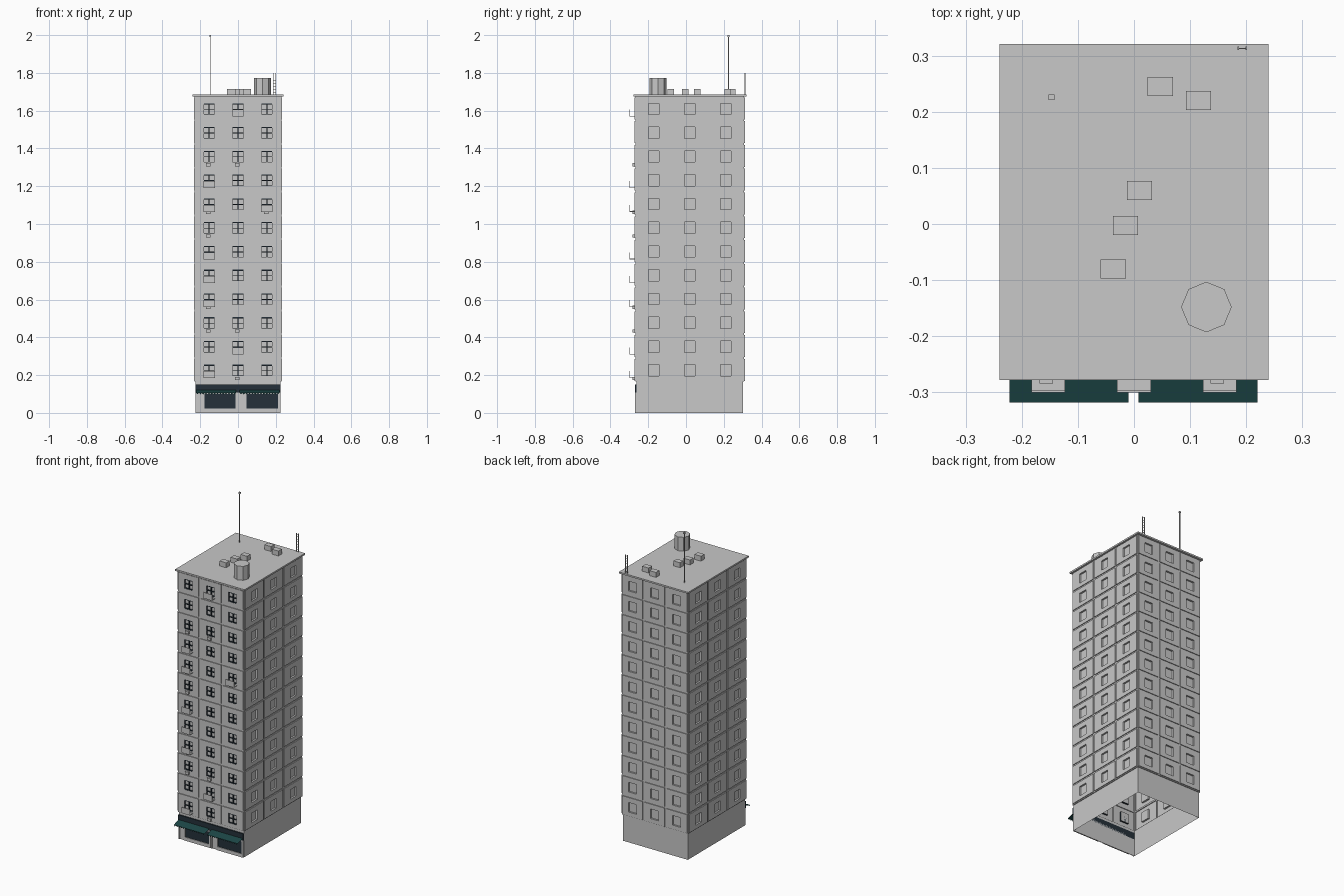
import bpy, bmesh, math
from mathutils import Vector, Matrix

cube = bpy.data.objects.get("Cube")
if cube:
    bpy.data.objects.remove(cube, do_unlink=True)


def material(name, rgb):
    m = bpy.data.materials.new(name)
    m.use_nodes = True
    m.diffuse_color = (*rgb, 1)
    m.node_tree.nodes["Principled BSDF"].inputs["Base Color"].default_value = (*rgb, 1)
    return m


concrete = material("concrete_grey", (0.58, 0.58, 0.58))
dark = material("dark_slate", (0.018, 0.03, 0.042))
teal = material("awning_teal", (0.012, 0.063, 0.063))

# Main dimensions
HX, HY, CY = 0.229, 0.287, 0.02
BASE_TOP, BODY_TOP, FLOORS, BAYS = 0.165, 1.675, 12, 3
FLOOR = (BODY_TOP - BASE_TOP) / FLOORS
BAY = 2 * HX / BAYS
FRONT = CY - HY
SILL, HEAD, WIN = 0.03, 0.09, 0.028


def finish(name, bm, *mats):
    mesh = bpy.data.meshes.new(name)
    bm.to_mesh(mesh)
    bm.free()
    for m in mats:
        mesh.materials.append(m)
    obj = bpy.data.objects.new(name, mesh)
    bpy.context.collection.objects.link(obj)
    return obj


def box(bm, lo, hi):
    lo, hi = Vector(lo), Vector(hi)
    size = Matrix.Diagonal((*(hi - lo), 1))
    bmesh.ops.create_cube(bm, size=1, matrix=Matrix.Translation((lo + hi) / 2) @ size)


def boxes(name, mat, pairs):
    bm = bmesh.new()
    for lo, hi in pairs:
        box(bm, lo, hi)
    return finish(name, bm, mat)


def rings(bm, loops, cap=True):
    """Bridge successive loops of points; returns the faces of the last bridge."""
    loops = [[bm.verts.new(p) for p in loop] for loop in loops]
    last = []
    for a, b in zip(loops, loops[1:]):
        n = len(a)
        last = [bm.faces.new((a[i], a[(i + 1) % n], b[(i + 1) % n], b[i])) for i in range(n)]
    if cap:
        bm.faces.new(loops[-1])
    return last


# Walls: raised panels, each with a sunken window
def wall(name, turn, half_width, distance, dark_jambs=False):
    along = Vector((math.cos(turn), math.sin(turn), 0))
    out = Vector((math.sin(turn), -math.cos(turn), 0))
    bm = bmesh.new()
    bay = 2 * half_width / BAYS

    def rect(u, half, z0, z1, depth):
        origin = Vector((0, CY, 0)) + out * (distance + depth)
        return [origin + along * (u + s * half) + Vector((0, 0, z))
                for s, z in ((-1, z0), (1, z0), (1, z1), (-1, z1))]

    for c in range(BAYS):
        u = (c - 1) * bay
        for f in range(FLOORS):
            z = BASE_TOP + f * FLOOR
            top, gap, half = z + FLOOR, 0.005, bay / 2
            jambs = rings(bm, [
                rect(u, half, z, top, 0),
                rect(u, half - gap, z + gap, top - gap, 0),
                rect(u, half - gap, z + gap, top - gap, 0.005),
                rect(u, WIN, z + SILL, z + HEAD, 0.005),
                rect(u, WIN, z + SILL, z + HEAD, -0.006)])
            if dark_jambs:
                for face in jambs:
                    face.material_index = 1
    bmesh.ops.remove_doubles(bm, verts=bm.verts, dist=1e-5)
    finish(name, bm, concrete, dark)


wall("front_wall", 0, HX, HY, True)
wall("left_wall", math.pi / 2, HY, HX)
wall("back_wall", math.pi, HX, HY)
wall("right_wall", -math.pi / 2, HY, HX)

# Hollow base with a ledge under the panels
bm = bmesh.new()
plan = lambda hx, hy, z: [(sx * hx, CY + sy * hy, z) for sx, sy in ((-1, -1), (1, -1), (1, 1), (-1, 1))]
rings(bm, [plan(0.224, 0.282, 0), plan(0.224, 0.282, BASE_TOP), plan(HX, HY, BASE_TOP)], cap=False)
finish("base", bm, concrete)

# Front window bars
bars = []
for c in range(BAYS):
    x = (c - 1) * BAY
    for f in range(FLOORS):
        z = BASE_TOP + f * FLOOR
        y0, y1 = FRONT - 0.002, FRONT + 0.006
        mid = z + 0.058
        bars += [((x - 0.003, y0, z + SILL), (x + 0.003, y1, z + HEAD)),
                 ((x - WIN, y0, mid - 0.002), (x + WIN, y1, mid + 0.002)),
                 ((x - WIN, y0, z + HEAD - 0.006), (x + WIN, y1, z + HEAD)),
                 ((x - WIN, y0, z + SILL), (x + WIN, y1, z + SILL + 0.002))]
boxes("front_window_bars", dark, bars)

# Balconies and air conditioners, as (bay, floor) counted from the ground
face_y = FRONT - 0.005
balconies, coolers = [], []
for c, f in ((1, 11), (0, 8), (0, 7), (2, 7), (0, 5), (0, 4), (0, 3), (1, 1), (0, 0)):
    x, z = (c - 1) * BAY, BASE_TOP + f * FLOOR + 0.019
    balconies += [((x - 0.03, face_y - 0.028, z), (x + 0.03, face_y, z + 0.003)),
                  ((x - 0.03, face_y - 0.028, z), (x + 0.03, face_y - 0.025, z + 0.037))]
for c, f in ((0, 9), (1, 9), (0, 7), (2, 7), (0, 6), (0, 3), (0, 2), (1, 2), (1, 0)):
    x, z = (c - 1) * BAY - 0.004, BASE_TOP + f * FLOOR + 0.008
    coolers.append(((x - 0.012, face_y - 0.012, z), (x + 0.012, face_y, z + 0.017)))
boxes("balconies", concrete, balconies)
boxes("air_conditioners", concrete, coolers)

# Shop front: sign band, glass, frames and doors
shop_y = CY - 0.282
boxes("sign_band", dark, [((-0.225, shop_y - 0.008, 0.108), (0.225, shop_y, 0.15))])
glass, frames = [], []
for x in (-0.222, 0.002):
    g0, g1 = x + 0.044, x + 0.21
    glass.append(((g0, shop_y - 0.003, 0.022), (g1, shop_y - 0.0005, 0.1)))
    frames += [((x, shop_y - 0.007, 0), (x + 0.006, shop_y, 0.108)),
               ((x + 0.006, shop_y - 0.003, 0), (g0 - 0.006, shop_y, 0.095)),
               ((g0 - 0.006, shop_y - 0.007, 0), (g0, shop_y, 0.108)),
               ((g1, shop_y - 0.007, 0), (g1 + 0.01, shop_y, 0.108)),
               ((g0, shop_y - 0.007, 0), (g1, shop_y, 0.022)),
               ((g0, shop_y - 0.007, 0.1), (g1, shop_y, 0.108))]
boxes("shop_glass", dark, glass)
boxes("shop_frames_and_doors", concrete, frames)

# Awnings: sloping sheets with a toothed edge
bm = bmesh.new()
TEETH = 14
for x0, x1 in ((-0.222, -0.01), (0.008, 0.22)):
    step = (x1 - x0) / TEETH
    for i in range(TEETH):
        a, b = x0 + i * step, x0 + (i + 1) * step
        p, q, r, s = [bm.verts.new(v) for v in (
            (a, -0.318, 0.106), (b, -0.318, 0.106), (b, shop_y - 0.008, 0.12), (a, shop_y - 0.008, 0.12))]
        tip = bm.verts.new(((a + b) / 2, -0.318, 0.098))
        bm.faces.new((p, q, r, s))
        bm.faces.new((p, tip, q))
bmesh.ops.remove_doubles(bm, verts=bm.verts, dist=1e-5)
finish("awnings", bm, teal)

# Roof slab and rooftop vents
ROOF = 1.685
boxes("roof_slab", concrete, [((-0.24, -0.278, BODY_TOP), (0.24, 0.321, ROOF))])
boxes("roof_vents", concrete, [
    ((x - 0.0225, y - 0.017, ROOF), (x + 0.0225, y + 0.017, ROOF + 0.031))
    for x, y in ((0.047, 0.245), (0.115, 0.22), (0.01, 0.06), (-0.015, -0.003), (-0.037, -0.08))])

# Eight-sided water tank
bm = bmesh.new()
bmesh.ops.create_cone(bm, cap_ends=True, segments=8, radius1=0.045, radius2=0.045, depth=0.087,
                      matrix=Matrix.Translation((0.129, -0.148, ROOF + 0.0435)))
finish("water_tank", bm, concrete)

# Antenna mast with a small cap
ax, ay = -0.147, 0.226
boxes("antenna", concrete, [((ax - 0.0025, ay - 0.0025, ROOF), (ax + 0.0025, ay + 0.0025, 1.99)),
                            ((ax - 0.005, ay - 0.005, 1.99), (ax + 0.005, ay + 0.005, 2.0))])

# Roof ladder
lx, ly = 0.193, 0.313
ladder = [((lx + s * 0.007 - 0.0015, ly - 0.003, ROOF), (lx + s * 0.007 + 0.0015, ly + 0.003, 1.8))
          for s in (-1, 1)]
ladder += [((lx - 0.007, ly - 0.001, z), (lx + 0.007, ly + 0.001, z + 0.002))
           for z in (ROOF + 0.012 + 0.016 * i for i in range(7))]
boxes("roof_ladder", concrete, ladder)
